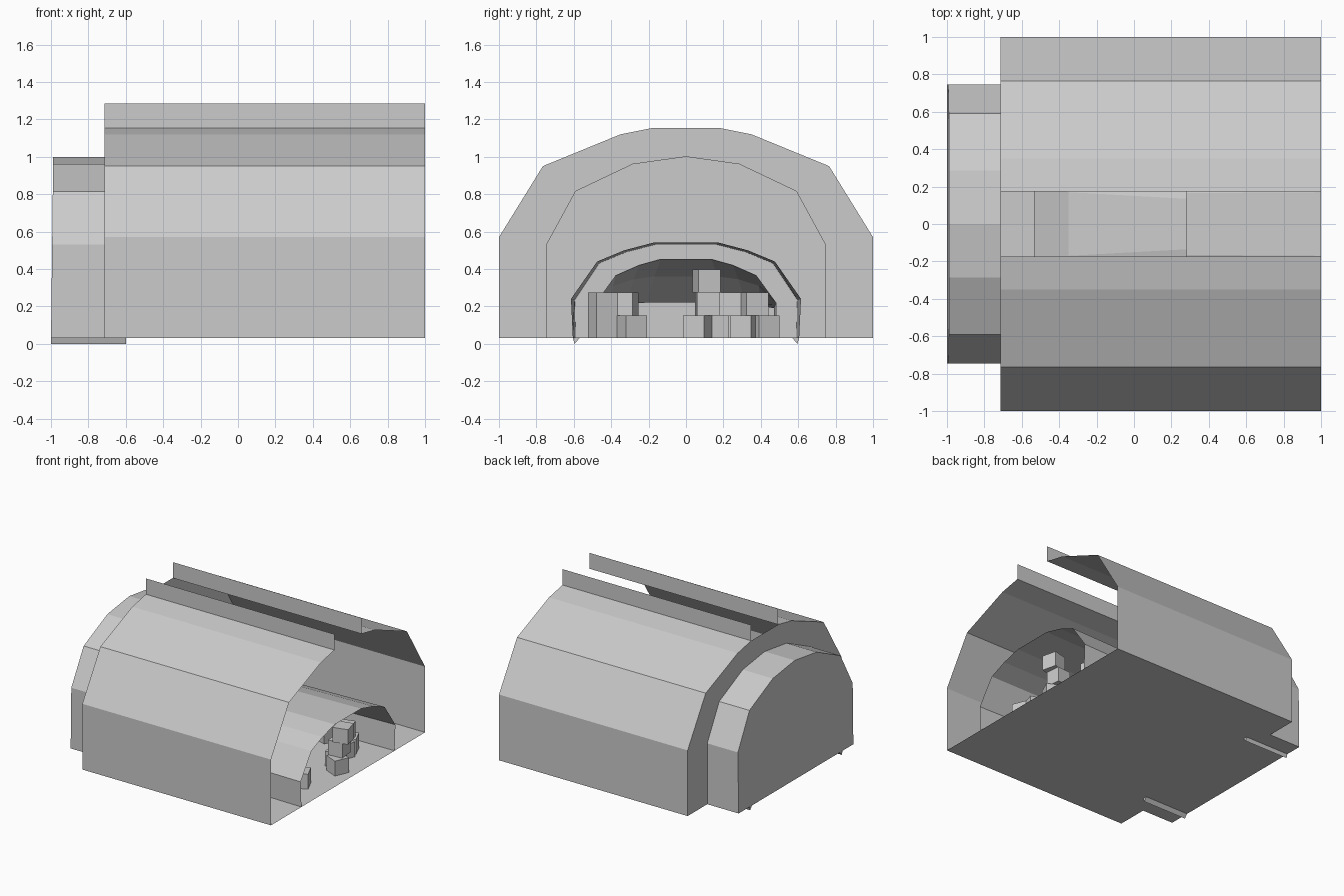
import bpy, bmesh, math

if "Cube" in bpy.data.objects:
    bpy.data.objects.remove(bpy.data.objects["Cube"])


def make(name, verts, faces):
    me = bpy.data.meshes.new(name)
    me.from_pydata(verts, [], faces)
    me.update()
    ob = bpy.data.objects.new(name, me)
    bpy.context.collection.objects.link(ob)
    return ob


def mirror(half):
    """Half profile of (y, z) from the +y foot up to the crown -> full arch."""
    return half + [(-y, z) for y, z in reversed(half) if y > 0]


def loft(name, sections):
    """Open skin through (x, profile) sections."""
    n = len(sections[0][1])
    verts = [(x, y, z) for x, prof in sections for y, z in prof]
    faces = [(s * n + i, s * n + i + 1, (s + 1) * n + i + 1, (s + 1) * n + i)
             for s in range(len(sections) - 1) for i in range(n - 1)]
    return make(name, verts, faces)


def rect(name, x0, x1, y0, y1, z):
    return make(name, [(x0, y0, z), (x1, y0, z), (x1, y1, z), (x0, y1, z)], [(0, 1, 2, 3)])


F = 0.03          # floor level
BACK = -0.715     # rear wall of the main hall

# Main hall: two facetted roof halves with an open slot between them
hall = [(1, F), (1, 0.57), (0.765, 0.95), (0.35, 1.12), (0.175, 1.155)]
for side, tag in ((1, "left"), (-1, "right")):
    prof = [(side * y, z) for y, z in hall]
    loft("hall_shell_" + tag, [(BACK, prof), (1, prof)])
    # Upright fin along the slot edge
    fin = [(side * 0.175, 1.155), (side * 0.175, 1.285)]
    loft("roof_fin_" + tag, [(BACK, fin), (1, fin)])

# Rear annex with a closed, slightly leaning end wall
annex = mirror([(0.745, F), (0.745, 0.53), (0.59, 0.815), (0.285, 0.96), (0, 1.0)])
lean = [(-1 + 0.012 * z, y, z) for y, z in annex]
n = len(annex)
make("annex_shell", lean + [(BACK, y, z) for y, z in annex],
     [(i, i + 1, n + i + 1, n + i) for i in range(n - 1)])
make("annex_end_wall", lean, [tuple(range(n))])

# Hall rear wall: the ring between the hall and annex outlines
hall_full = mirror(hall)
outer = [(BACK, y, z) for y, z in hall_full]
inner = [(BACK, y, z) for y, z in annex]
m = len(outer)
ring = [(i, i + 1, m + i + 1, m + i) for i in range(3)]
ring += [(3, 4, m + 4, m + 3), (4, 5, m + 4), (5, 6, m + 5, m + 4)]
ring += [(i, i + 1, m + i, m + i - 1) for i in range(6, 9)]
make("hall_rear_wall", outer + inner, ring)

# Floors
rect("hall_floor", BACK, 1, -1, 1, F)
rect("annex_floor", -1, BACK, -0.745, 0.745, F)

# Small wedge rails under the annex floor
for s, tag in ((1, "left"), (-1, "right")):
    tri = [(s * 0.605, F), (s * 0.595, 0.0), (s * 0.57, F)]
    make("rail_" + tag, [(x, y, z) for x in (-1, -0.6) for y, z in tri],
         [(0, 1, 2), (3, 5, 4), (0, 3, 4, 1), (1, 4, 5, 2), (2, 5, 3, 0)])

# Inner bay: slightly tapering front vault
front = mirror([(0.605, F), (0.615, 0.24), (0.475, 0.44), (0.33, 0.50), (0.17, 0.542)])
rear = mirror([(0.59, F), (0.595, 0.235), (0.465, 0.43), (0.32, 0.49), (0.165, 0.53)])
loft("bay_vault", [(0.28, rear), (1, front)])

# Step ring, then a low hood sloping down to the rear
hood_a = mirror([(0.48, F), (0.48, 0.22), (0.375, 0.365), (0.25, 0.42), (0.135, 0.452)])
hood_b = mirror([(0.48, F), (0.48, 0.21), (0.39, 0.31), (0.28, 0.345), (0.17, 0.36)])
hood_c = mirror([(0.47, F), (0.47, 0.19), (0.40, 0.205), (0.32, 0.215), (0.21, 0.22)])
loft("bay_step_ring", [(0.28, rear), (0.28, hood_a)])
loft("bay_hood", [(0.28, hood_a), (-0.35, hood_b), (-0.535, hood_c)])

# Crates: x, y, stack level, turn in degrees
crates = [(0.72, -0.445, 0, 22), (0.72, -0.445, 1, 22),
          (0.78, -0.29, 0, 25), (0.70, -0.33, 1, -15),
          (0.86, 0.065, 0, -24), (0.84, 0.115, 1, 5),
          (0.88, 0.11, 2, 14), (0.78, 0.16, 0, 10),
          (0.74, 0.315, 0, -22), (0.72, 0.42, 0, 24),
          (0.72, 0.365, 1, 16), (0.62, 0.26, 1, -20)]
for x, y, level, turn in crates:
    bm = bmesh.new()
    bmesh.ops.create_cube(bm, size=0.122)
    me = bpy.data.meshes.new("crate")
    bm.to_mesh(me)
    bm.free()
    ob = bpy.data.objects.new("crate", me)
    ob.location = (x, y, F + 0.061 + level * 0.122)
    ob.rotation_euler.z = math.radians(turn)
    bpy.context.collection.objects.link(ob)
